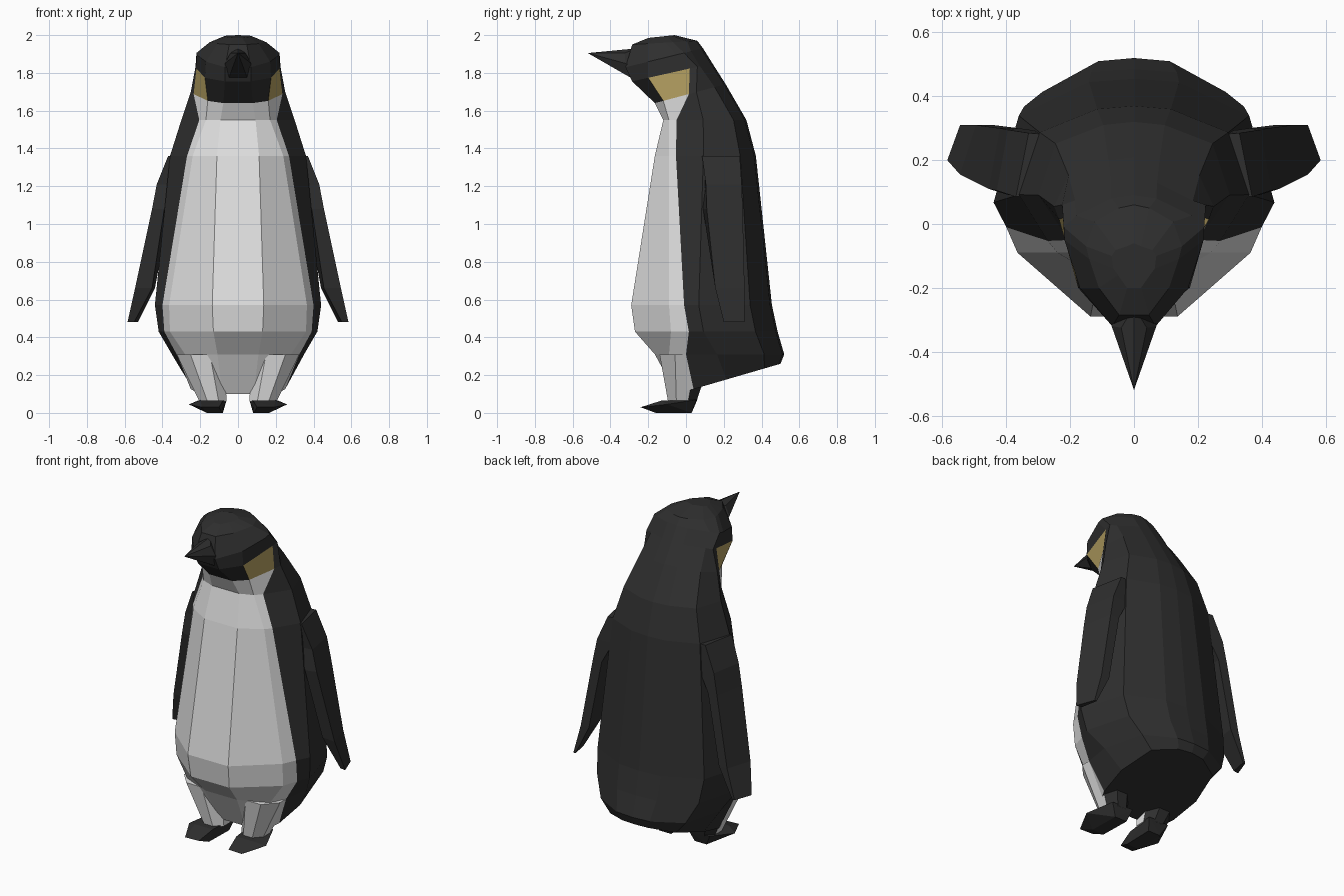
import bpy, bmesh, math

if "Cube" in bpy.data.objects:
    bpy.data.objects.remove(bpy.data.objects["Cube"])


def material(name, rgb):
    m = bpy.data.materials.new(name)
    m.diffuse_color = (*rgb, 1)
    m.use_nodes = True
    m.node_tree.nodes["Principled BSDF"].inputs["Base Color"].default_value = m.diffuse_color
    return m


BLACK = material("black feathers", (0.028, 0.028, 0.028))
WHITE = material("white feathers", (0.76, 0.76, 0.76))
GOLD = material("gold patch", (0.50, 0.38, 0.13))


def finish(name, bm, paint=None):
    """Turn a bmesh into a flat shaded object; paint(face) gives a slot."""
    bmesh.ops.recalc_face_normals(bm, faces=bm.faces)
    if paint:
        for f in bm.faces:
            f.material_index = paint(f)
    me = bpy.data.meshes.new(name)
    bm.to_mesh(me)
    bm.free()
    for m in (BLACK, WHITE, GOLD):
        me.materials.append(m)
    ob = bpy.data.objects.new(name, me)
    bpy.context.collection.objects.link(ob)
    return ob


def loft(rings, slot=lambda level, seg: 0):
    bm = bmesh.new()
    loops = [[bm.verts.new(p) for p in r] for r in rings]
    n = len(loops[0])
    for k in range(len(loops) - 1):
        a, b = loops[k], loops[k + 1]
        for i in range(n):
            j = (i + 1) % n
            f = bm.faces.new((a[i], a[j], b[j], b[i]))
            f.material_index = slot(k, i)
    bm.faces.new(loops[0][::-1])
    bm.faces.new(loops[-1])
    return bm


def hull(points):
    bm = bmesh.new()
    for p in points:
        bm.verts.new(p)
    bmesh.ops.convex_hull(bm, input=bm.verts)
    bmesh.ops.dissolve_limit(bm, angle_limit=0.02, verts=bm.verts, edges=bm.edges)
    return bm


def flip(points, s):
    return [(s * x, y, z) for x, y, z in points]


# Body and head: z front, z back, y front, y back, half width,
# chest corner x y, colour border x y
SECTIONS = [
    (0.10, 0.26, -0.05, 0.50, 0.27, 0.22, -0.02, 0.25, 0.04),
    (0.31, 0.31, -0.165, 0.52, 0.35, 0.28, -0.09, 0.325, 0.00),
    (0.43, 0.43, -0.27, 0.485, 0.42, 0.36, -0.08, 0.39, 0.015),
    (0.57, 0.57, -0.29, 0.455, 0.44, 0.365, -0.09, 0.40, -0.01),
    (1.36, 1.36, -0.165, 0.37, 0.36, 0.24, -0.09, 0.27, -0.053),
    (1.55, 1.55, -0.12, 0.32, 0.30, 0.17, -0.09, 0.205, -0.05),
    (1.64, 1.74, -0.165, 0.21, 0.25, 0.16, -0.12, 0.235, 0.015),
    (1.755, 1.85, -0.285, 0.14, 0.225, 0.175, -0.20, 0.22, 0.02),
    (1.83, 1.93, -0.32, 0.09, 0.22, 0.17, -0.20, 0.218, -0.05),
    (1.95, 1.97, -0.285, 0.06, 0.15, 0.11, -0.20, 0.14, -0.11),
    (1.985, 2.00, -0.20, -0.06, 0.07, 0.05, -0.16, 0.065, -0.14),
]


def body_ring(zf, zb, yf, yb, w, sx, sy, bx, by):
    span = yb - yf
    side_y = max(yf + 0.48 * span, by + 0.04)
    half = [(0.31 * w, yf), (sx, sy), (bx, by), (w, side_y),
            (0.82 * w, yf + 0.845 * span), (0.32 * w, yb - 0.01)]
    ring = half + [(0, yb)] + [(-x, y) for x, y in reversed(half)]
    return [(x, y, zf + (zb - zf) * (y - yf) / span) for x, y in ring]


def body_slot(level, seg):
    if level <= 5 and seg in (0, 1, 10, 11, 12):
        return 1                      # white belly and throat
    if level == 6 and seg in (1, 10):
        return 2                      # gold cheek patches
    return 0


finish("body", loft([body_ring(*s) for s in SECTIONS], body_slot))

# Beak
finish("beak", hull([(0, -0.52, 1.905), (0, -0.33, 1.918), (0, -0.26, 1.93)] +
                    [(s * x, y, z) for s in (-1, 1) for x, y, z in
                     ((0.04, -0.325, 1.905), (0.07, -0.32, 1.85),
                      (0.05, -0.285, 1.77), (0.06, -0.22, 1.80))]))

# Flipper sections: z, then outer front, outer back, inner back, inner front
FLIPPER = [
    (1.36, (0.37, 0.085), (0.33, 0.285), (0.27, 0.28), (0.29, 0.10)),
    (1.21, (0.43, 0.105), (0.395, 0.295), (0.29, 0.29), (0.35, 0.10)),
    (1.08, (0.455, 0.11), (0.42, 0.30), (0.36, 0.30), (0.39, 0.09)),
    (0.66, (0.545, 0.155), (0.495, 0.31), (0.44, 0.31), (0.455, 0.165)),
    (0.48, (0.585, 0.20), (0.545, 0.31), (0.53, 0.31), (0.55, 0.205)),
]

# Foot outline points, wrapped in a hull
FOOT = [(0.08, 0.03, 0), (0.16, 0.03, 0), (0.085, -0.16, 0), (0.165, -0.16, 0),
        (0.26, -0.10, 0.045), (0.10, -0.235, 0.03), (0.19, -0.24, 0.03),
        (0.06, 0.06, 0.07), (0.20, 0.055, 0.07), (0.08, -0.13, 0.065),
        (0.20, -0.13, 0.065)]


def leg_ring(cx, cy, rx, ry, z):
    return [(cx + rx * math.cos(math.tau * (i + 0.5) / 8) / 0.924,
             cy + ry * math.sin(math.tau * (i + 0.5) / 8) / 0.924, z)
            for i in range(8)]


LEG = [leg_ring(0.20, 0.0, 0.125, 0.14, 0.31),
       leg_ring(0.132, -0.02, 0.072, 0.075, 0.06)]

for side, s in (("left", 1), ("right", -1)):
    rings = [[(x, y, z) for x, y in pts] for z, *pts in FLIPPER]
    finish(side + "_flipper", loft([flip(r, s) for r in rings]))
    finish(side + "_leg", loft([flip(r, s) for r in LEG]),
           lambda f: int(f.calc_center_median().y < 0.02))
    finish(side + "_foot", hull(flip(FOOT, s)))
